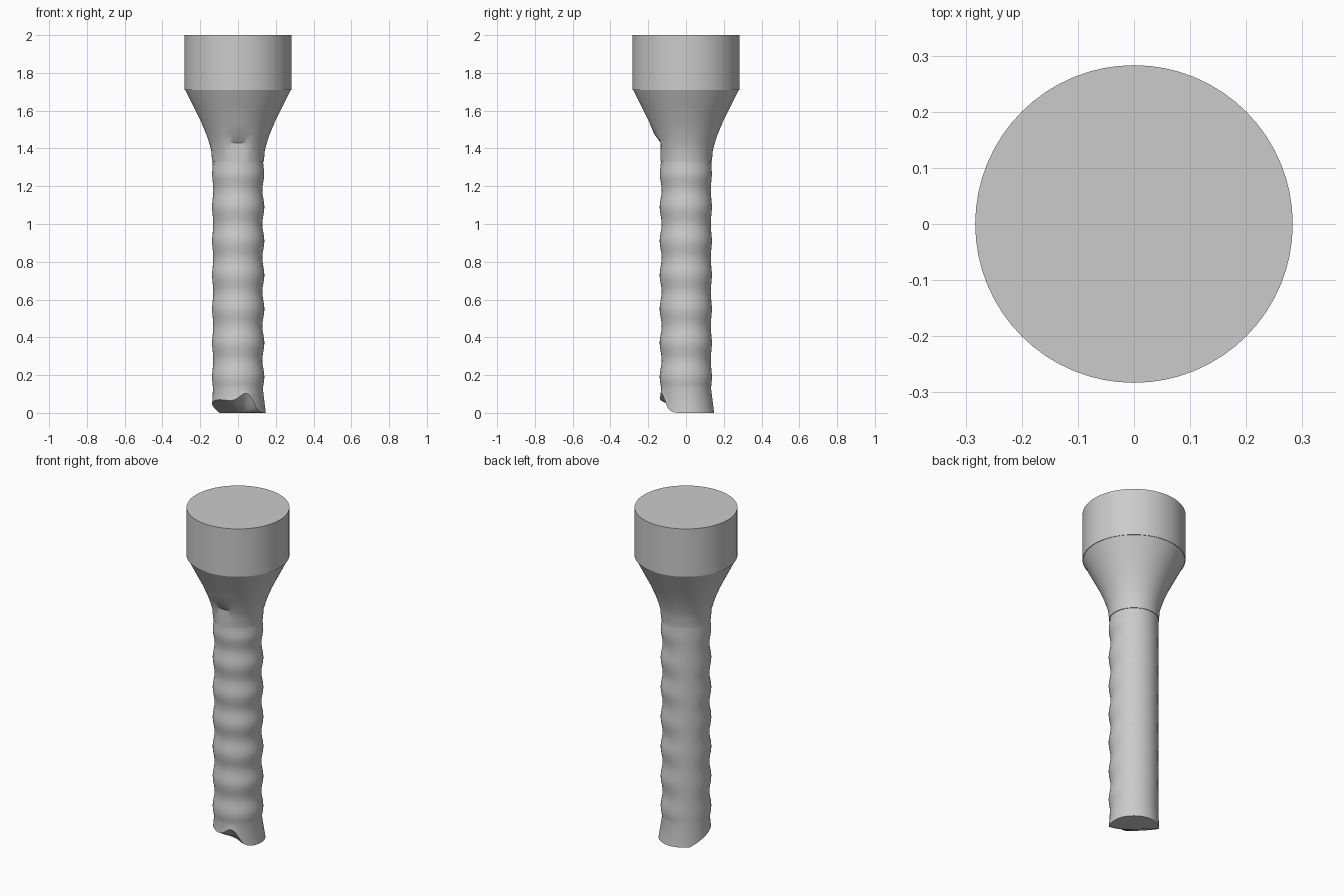
import bpy, bmesh, math
from math import cos, sin, tau, radians

if "Cube" in bpy.data.objects:
    bpy.data.objects.remove(bpy.data.objects["Cube"])

SIDES = 64
RIPPLE = 0.18          # spacing of the swellings along the shaft

grey = bpy.data.materials.new("plain grey")
grey.diffuse_color = (0.6, 0.6, 0.6, 1)
grey.use_nodes = True
grey.node_tree.nodes["Principled BSDF"].inputs["Base Color"].default_value = (0.6, 0.6, 0.6, 1)


def angle_gap(a, b):
    return abs((a - b + math.pi) % tau - math.pi)


def loft(name, rings):
    """Skin a stack of rings and close both ends."""
    bm = bmesh.new()
    loops = [[bm.verts.new(p) for p in ring] for ring in rings]
    for low, high in zip(loops, loops[1:]):
        for i in range(SIDES):
            j = (i + 1) % SIDES
            bm.faces.new((low[i], low[j], high[j], high[i]))
    bm.faces.new(loops[0][::-1])
    bm.faces.new(loops[-1])
    bmesh.ops.recalc_face_normals(bm, faces=bm.faces)
    mesh = bpy.data.meshes.new(name)
    bm.to_mesh(mesh)
    bm.free()
    mesh.materials.append(grey)
    obj = bpy.data.objects.new(name, mesh)
    bpy.context.collection.objects.link(obj)
    bpy.ops.object.select_all(action="DESELECT")
    obj.select_set(True)
    bpy.context.view_layer.objects.active = obj
    bpy.ops.object.shade_smooth_by_angle(angle=radians(30))
    return obj


def circle(r, z):
    return [(r * cos(tau * i / SIDES), r * sin(tau * i / SIDES), z) for i in range(SIDES)]


# Head: plain cylinder
loft("head", [circle(0.283, 1.71), circle(0.283, 2.0)])

# Neck: cone easing into the shaft
neck = [(0.137, 1.33), (0.142, 1.39), (0.153, 1.43), (0.168, 1.475),
        (0.195, 1.54), (0.235, 1.62), (0.28, 1.71)]
rings = []
for r, z in neck:
    ring = []
    for x, y, z in circle(r, z):
        if z < 1.47 and x > -0.1:      # flattened patch at the front
            y = max(y, -0.134)
        ring.append((x, y, z))
    rings.append(ring)
loft("neck", rings)


# Shaft: rippled except along one smooth strip, with a slanted, notched tip
def shaft_point(i, z):
    a = tau * i / SIDES
    weight = 1 - 0.9 * max(0, cos(a - radians(135))) ** 2
    fade = min(1, max(0, (1.36 - z) / 0.1))
    r = 0.134 + 0.0055 * weight * fade * cos(tau * (z - 0.19) / RIPPLE)
    return r * cos(a), r * sin(a), z


def tip_point(i, scale):
    a = tau * i / SIDES
    r = 0.137 * scale
    x, y = r * cos(a), r * sin(a)
    z = max(0.0, -0.36 * (x + y))
    notch = math.exp(-(angle_gap(a, radians(-68)) / 0.4) ** 2)
    z += 0.075 * notch * scale ** 3
    flare = 1 + 0.09 * max(0, cos(a - radians(20))) ** 4 + 0.09 * max(0, cos(a - radians(80))) ** 4
    return x * flare, y * flare, z


rings = [[tip_point(i, s) for i in range(SIDES)] for s in (0.02, 0.4, 0.75, 1.0)]
for k in range(61):
    z = 0.13 + k * 0.0205
    rings.append([shaft_point(i, z) for i in range(SIDES)])
loft("shaft", rings)
